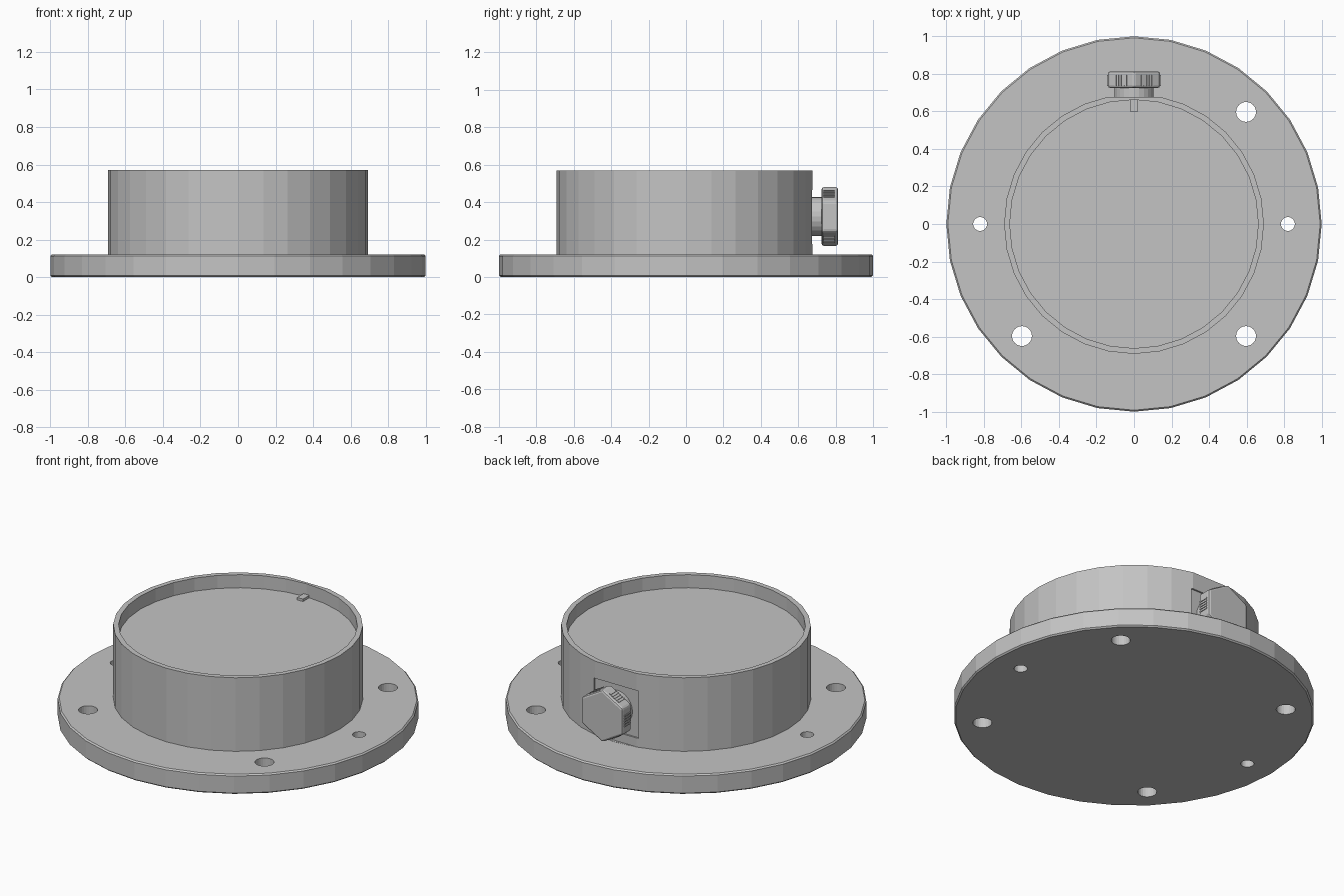
import bpy, math
from mathutils import Matrix, Vector

if "Cube" in bpy.data.objects:
    bpy.data.objects.remove(bpy.data.objects["Cube"])

grey = bpy.data.materials.new("plain grey")
grey.diffuse_color = (0.55, 0.55, 0.55, 1)
grey.use_nodes = True
grey.node_tree.nodes["Principled BSDF"].inputs["Base Color"].default_value = grey.diffuse_color


def cylinder(name, r, z0, z1, sides, x=0, y=0):
    bpy.ops.mesh.primitive_cylinder_add(vertices=sides, radius=r, depth=z1 - z0,
                                        location=(x, y, (z0 + z1) / 2))
    ob = bpy.context.object
    ob.name = name
    ob.data.materials.append(grey)
    return ob


def box(name, lo, hi):
    lo, hi = Vector(lo), Vector(hi)
    bpy.ops.mesh.primitive_cube_add(size=1, location=(lo + hi) / 2)
    ob = bpy.context.object
    ob.name = name
    ob.data.transform(Matrix.Diagonal((hi - lo).to_4d()))
    ob.data.materials.append(grey)
    return ob


def apply(ob):
    bpy.context.view_layer.objects.active = ob
    for m in list(ob.modifiers):
        bpy.ops.object.modifier_apply(modifier=m.name)


def cut(ob, cutter):
    m = ob.modifiers.new("cut", 'BOOLEAN')
    m.operation = 'DIFFERENCE'
    m.solver = 'EXACT'
    m.object = cutter
    apply(ob)
    bpy.data.objects.remove(cutter, do_unlink=True)


def bevel(ob, width, segments=1):
    m = ob.modifiers.new("bevel", 'BEVEL')
    m.width, m.segments = width, segments
    m.limit_method = 'ANGLE'
    m.angle_limit = math.radians(50)
    apply(ob)


# Round base flange with softened rims
flange = cylinder("base_flange", 1.0, 0, 0.12, 32)
bevel(flange, 0.008)

# Mounting holes: four large (one of them blind) and two small
for sx, sy in ((1, 1), (1, -1), (-1, -1), (-1, 1)):
    top = 0.11 if (sx, sy) == (-1, 1) else 0.2
    cut(flange, cylinder("hole", 0.053, -0.1, top, 24, sx * 0.597, sy * 0.597))
for sx in (1, -1):
    cut(flange, cylinder("hole", 0.037, -0.1, 0.2, 24, sx * 0.82))

# Drum with a shallow tray on top
drum = cylinder("drum", 0.692, 0.11, 0.57, 32)
cut(drum, cylinder("tray", 0.662, 0.49, 0.7, 32))

# Flat on the rear of the drum and a shallow square seat for the knob
cut(drum, box("flat", (-0.4, 0.677, 0.121), (0.4, 0.9, 0.7)))
cut(drum, box("seat", (-0.15, 0.667, 0.175), (0.15, 0.9, 0.465)))

# Small key on the tray floor
box("tray_key", (-0.02, 0.60, 0.48), (0.02, 0.665, 0.505))

# Knob: round neck and six-sided head, turned to face the rear
CZ = 0.323
turn = Matrix.Translation((0, 0, CZ)) @ Matrix.Rotation(-math.pi / 2, 4, 'X')


def to_rear(ob):
    ob.matrix_world = turn @ Matrix.Translation(ob.location)


to_rear(cylinder("knob_neck", 0.105, 0.66, 0.73, 24))
head = cylinder("knob_head", 0.16, 0.725, 0.813, 6)
bevel(head, 0.012, 2)
to_rear(head)

# Fine grip ribs on every side of the knob head
for side in range(6):
    for k in range(-2, 3):
        rib = box("grip_rib", (0.13, k * 0.016 - 0.004, 0.735),
                  (0.143, k * 0.016 + 0.004, 0.795))
        rib.matrix_world = (turn @ Matrix.Rotation(side * math.pi / 3, 4, 'Z')
                            @ Matrix.Translation(rib.location))
